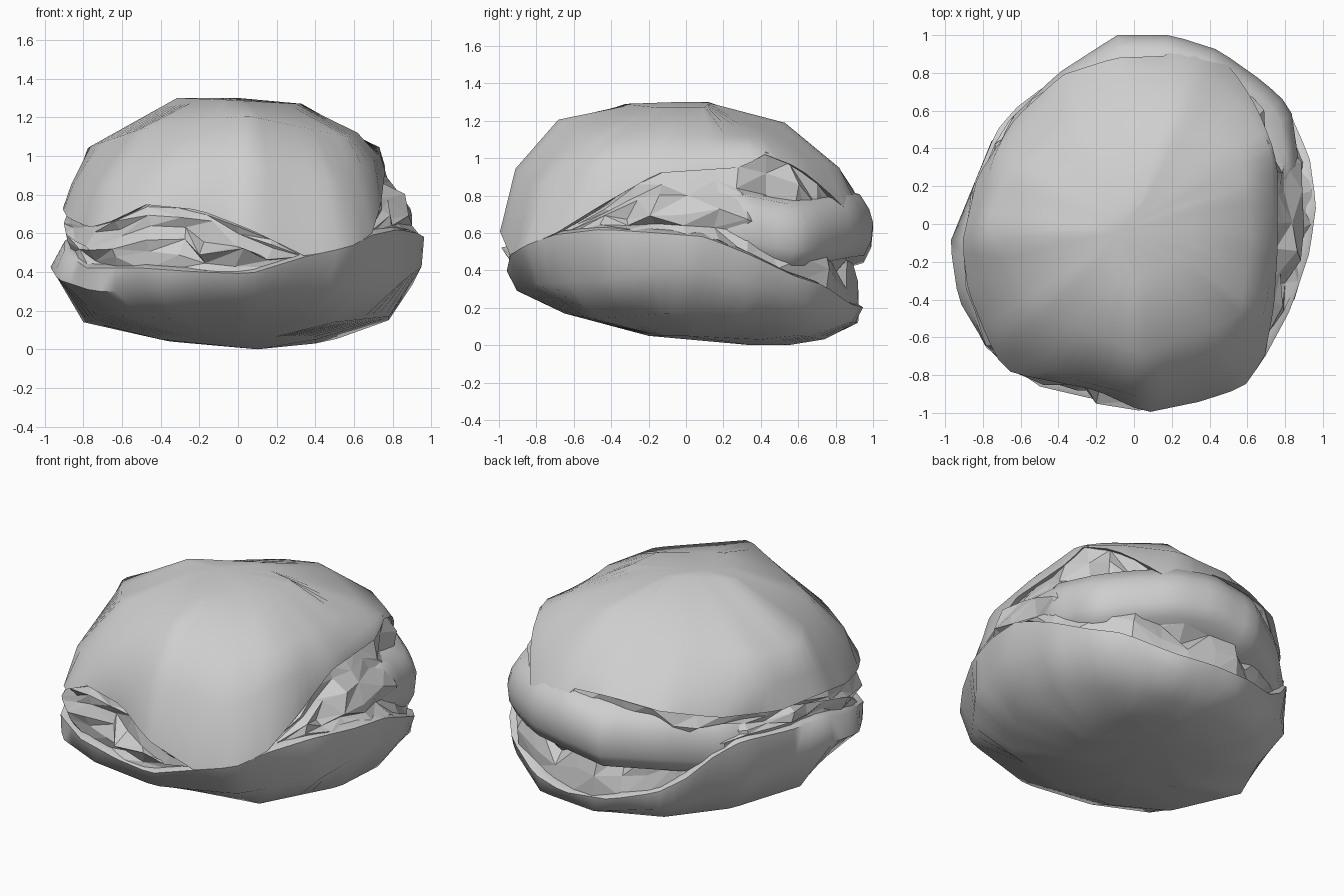
import bpy, bmesh, math, random
from mathutils import Vector

random.seed(4)
COLUMNS = 72

cube = bpy.data.objects.get("Cube")
if cube:
    bpy.data.objects.remove(cube, do_unlink=True)

stone = bpy.data.materials.new("light_grey")
stone.use_nodes = True
stone.diffuse_color = (.62, .62, .62, 1)
stone.node_tree.nodes["Principled BSDF"].inputs["Base Color"].default_value = (.62, .62, .62, 1)


def cross(a, b):
    return a.x * b.y - a.y * b.x


def sample(points, columns=COLUMNS):
    """Resample a loop of points around the z axis at even angles."""
    points = sorted((Vector(p) for p in points), key=lambda p: math.atan2(p.y, p.x))
    ring = []
    for i in range(columns):
        angle = math.tau * i / columns - math.pi
        ray = Vector((math.cos(angle), math.sin(angle), 0))
        after = next((k for k, p in enumerate(points)
                      if math.atan2(p.y, p.x) > angle), 0)
        start, end = points[after - 1], points[after]
        edge = end - start
        ring.append(start - edge * (cross(ray, start) / cross(ray, edge)))
    return ring


def scaled(ring, factor, lift):
    """Copy a ring, pulled towards the axis and moved in height."""
    return [Vector((p.x * factor, p.y * factor, p.z + lift)) for p in ring]


def loft(name, rings, first=None, last=None, smooth=True):
    """Skin a stack of rings, closing its ends with a fan or a flat cap."""
    bm = bmesh.new()
    rows = [[bm.verts.new(p) for p in ring] for ring in rings]
    count = len(rows[0])
    for low, high in zip(rows, rows[1:]):
        for i in range(count):
            j = (i + 1) % count
            quad = (low[i], low[j], high[j], high[i])
            if smooth:
                bm.faces.new(quad)
            elif random.random() < .5:
                bm.faces.new(quad[:3])
                bm.faces.new((quad[0], quad[2], quad[3]))
            else:
                bm.faces.new((quad[0], quad[1], quad[3]))
                bm.faces.new(quad[1:])
    for row, tip in ((rows[0], first), (rows[-1], last)):
        if tip:
            centre = bm.verts.new(tip)
            for i in range(count):
                bm.faces.new((row[i], row[(i + 1) % count], centre))
        else:
            bm.faces.new(row)
    bmesh.ops.recalc_face_normals(bm, faces=bm.faces)
    mesh = bpy.data.meshes.new(name)
    bm.to_mesh(mesh)
    bm.free()
    mesh.materials.append(stone)
    obj = bpy.data.objects.new(name, mesh)
    bpy.context.collection.objects.link(obj)
    if smooth:
        bpy.ops.object.select_all(action='DESELECT')
        obj.select_set(True)
        bpy.context.view_layer.objects.active = obj
        bpy.ops.object.shade_smooth_by_angle(angle=math.radians(60))
    return obj


# Seam points where the cap and the base grow together
seam = [(.35, -.94, .48), (.58, -.865, .53), (.69, -.71, .59)]

# Cap: lower rim (dipping into the middle layer at the back), shoulder, crown, top
cap_rim = sample(seam + [
    (.06, -1, .62), (.74, -.45, .75), (.76, -.15, .92), (.76, .3, .95),
    (.73, .42, 1.02), (.66, .6, .95), (.57, .75, .83), (.5, .84, .74),
    (.41, .92, .67), (.28, .965, .7), (.17, .89, .84), (-.1, .88, .85),
    (-.38, .79, .8), (-.63, .56, .74), (-.83, .25, .72), (-.91, -.1, .73),
    (-.88, -.35, .68), (-.77, -.62, .63), (-.69, -.77, .65), (-.6, -.8, .68),
    (-.5, -.82, .75), (-.2, -.88, .72)])
shoulder = sample([
    (-.87, -.1, .85), (-.7, -.62, .85), (-.4, -.8, .9), (.05, -.92, .95),
    (.5, -.8, .85), (.7, -.45, .97), (.74, -.05, 1), (.73, .38, 1.05),
    (.6, .6, 1), (.35, .82, .95), (0, .82, .94), (-.4, .7, .89), (-.73, .4, .87)])
crown = sample([
    (-.79, -.03, 1.04), (-.5, -.45, 1.14), (.04, -.69, 1.21), (.56, -.49, 1.1),
    (.62, -.1, 1.12), (.56, .4, 1.12), (.2, .53, 1.19), (-.05, .5, 1.16),
    (-.35, .45, 1.09), (-.68, .25, 1.03)])
flat_top = sample([
    (-.32, -.05, 1.3), (-.05, -.33, 1.29), (.3, -.15, 1.27),
    (.33, .1, 1.27), (0, .12, 1.3)])
loft("cap", [scaled(cap_rim, .8, .05), scaled(cap_rim, .97, .005), cap_rim,
             shoulder, crown, flat_top], last=(-.1, -.05, 1.3))

# Base: underside, keel, belly and upper rim
underside = sample([
    (0, -.2, .05), (.4, 0, .05), (.4, .4, .03), (.1, .55, 0),
    (-.35, .3, .04), (-.4, -.05, .05)])
keel = sample([
    (0, -.65, .17), (.5, -.5, .14), (.78, -.1, .17), (.78, .3, .15),
    (.5, .62, .05), (.1, .75, .03), (-.3, .65, .06), (-.6, .4, .1),
    (-.8, 0, .14), (-.65, -.45, .17), (-.35, -.6, .16)])
belly = sample([
    (.05, -.91, .29), (.55, -.8, .33), (.85, -.4, .35), (.95, 0, .43),
    (.9, .35, .33), (.75, .66, .22), (.4, .88, .12), (0, .92, .12),
    (-.4, .76, .18), (-.75, .45, .32), (-.975, -.1, .43), (-.93, -.4, .36),
    (-.75, -.7, .3), (-.4, -.86, .3)])
base_rim = sample(seam + [
    (.06, -.96, .39), (.83, -.45, .62), (.93, -.15, .6), (.965, .1, .58),
    (.93, .35, .48), (.83, .58, .37), (.7, .74, .32), (.45, .88, .22),
    (.2, .95, .2), (-.1, .92, .22), (-.35, .79, .28), (-.5, .71, .38),
    (-.63, .61, .52), (-.73, .49, .59), (-.86, .18, .58), (-.9, -.12, .56),
    (-.9, -.35, .5), (-.78, -.66, .42), (-.5, -.86, .42), (-.2, -.93, .4)])
loft("base", [underside, keel, belly, base_rim, scaled(base_rim, .95, .02),
              scaled(base_rim, .8, -.02)], first=(.1, .35, 0))

# Middle layer: swells out at the back, hidden inside at the front
middle = sample([
    (.88, .28, .66), (.83, .62, .6), (.69, .75, .62), (.45, .92, .65),
    (.2, 1, .66), (-.09, 1, .62), (-.4, .8, .6), (-.68, .53, .55),
    (-.82, .2, .52), (-.7, -.2, .55), (-.5, -.6, .55), (0, -.75, .5),
    (.5, -.6, .5), (.72, -.1, .6)])
loft("middle_layer", [scaled(middle, .75, -.24), scaled(middle, .95, -.18),
                      scaled(middle, .99, -.1), middle, scaled(middle, .98, .07),
                      scaled(middle, .93, .15), scaled(middle, .75, .2)])

# Rubble: jagged filling between the two rims
ROWS = 5
STEP = 2
low_edge, high_edge = base_rim[::STEP], cap_rim[::STEP]
rubble = [scaled(low_edge, .8, -.02)]
for row in range(ROWS + 1):
    t = row / ROWS
    ring = []
    for low, high in zip(low_edge, high_edge):
        gap = (high - low).length
        rough = min(gap, .3) / .3 * math.sin(math.pi * min(max(t, .12), .88))
        point = low.lerp(high, t)
        # sit deeper where the middle layer covers the filling
        depth = .9 if point.y > .45 and .3 < t < .7 else .96
        spread = depth + rough * random.uniform(-.05, .09)
        point.x *= spread
        point.y *= spread
        slide = random.uniform(-.04, .04) * rough
        side = Vector((-point.y, point.x, 0)).normalized()
        ring.append(point + side * slide + Vector((0, 0, slide)))
    rubble.append(ring)
rubble.append(scaled(high_edge, .8, .06))
loft("rubble", rubble, smooth=False)
